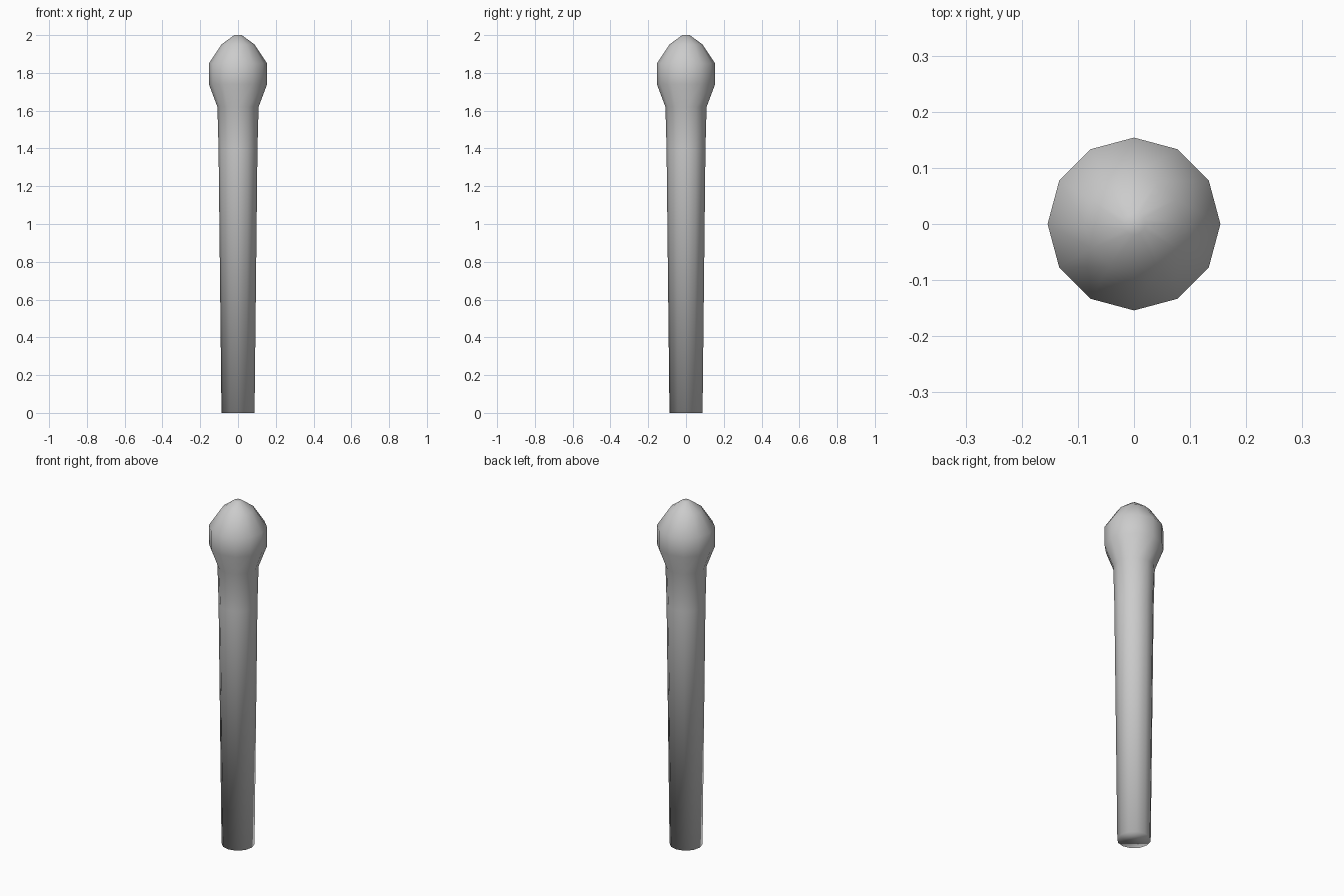
import bpy, bmesh, math

if "Cube" in bpy.data.objects:
    bpy.data.objects.remove(bpy.data.objects["Cube"])

SIDES = 12
# radius, height from foot to tip
PROFILE = [(0.0875, 0.0), (0.103, 1.4), (0.109, 1.62),
           (0.154, 1.74), (0.154, 1.85), (0.088, 1.95), (0.02, 2.0)]

# Club: tapered shaft with a bulbous head, one lathed surface
bm = bmesh.new()
rings = []
for r, z in PROFILE:
    rings.append([bm.verts.new((r * math.cos(2 * math.pi * i / SIDES),
                                r * math.sin(2 * math.pi * i / SIDES), z))
                  for i in range(SIDES)])
for a, b in zip(rings, rings[1:]):
    for i in range(SIDES):
        j = (i + 1) % SIDES
        bm.faces.new((a[i], a[j], b[j], b[i]))

# Flat caps at foot and tip
bm.faces.new(rings[0][::-1])
bm.faces.new(rings[-1])

# Smooth all round, including the foot edge
for f in bm.faces:
    f.smooth = True
mesh = bpy.data.meshes.new("club")
bm.to_mesh(mesh)
bm.free()
club = bpy.data.objects.new("club", mesh)
bpy.context.collection.objects.link(club)
